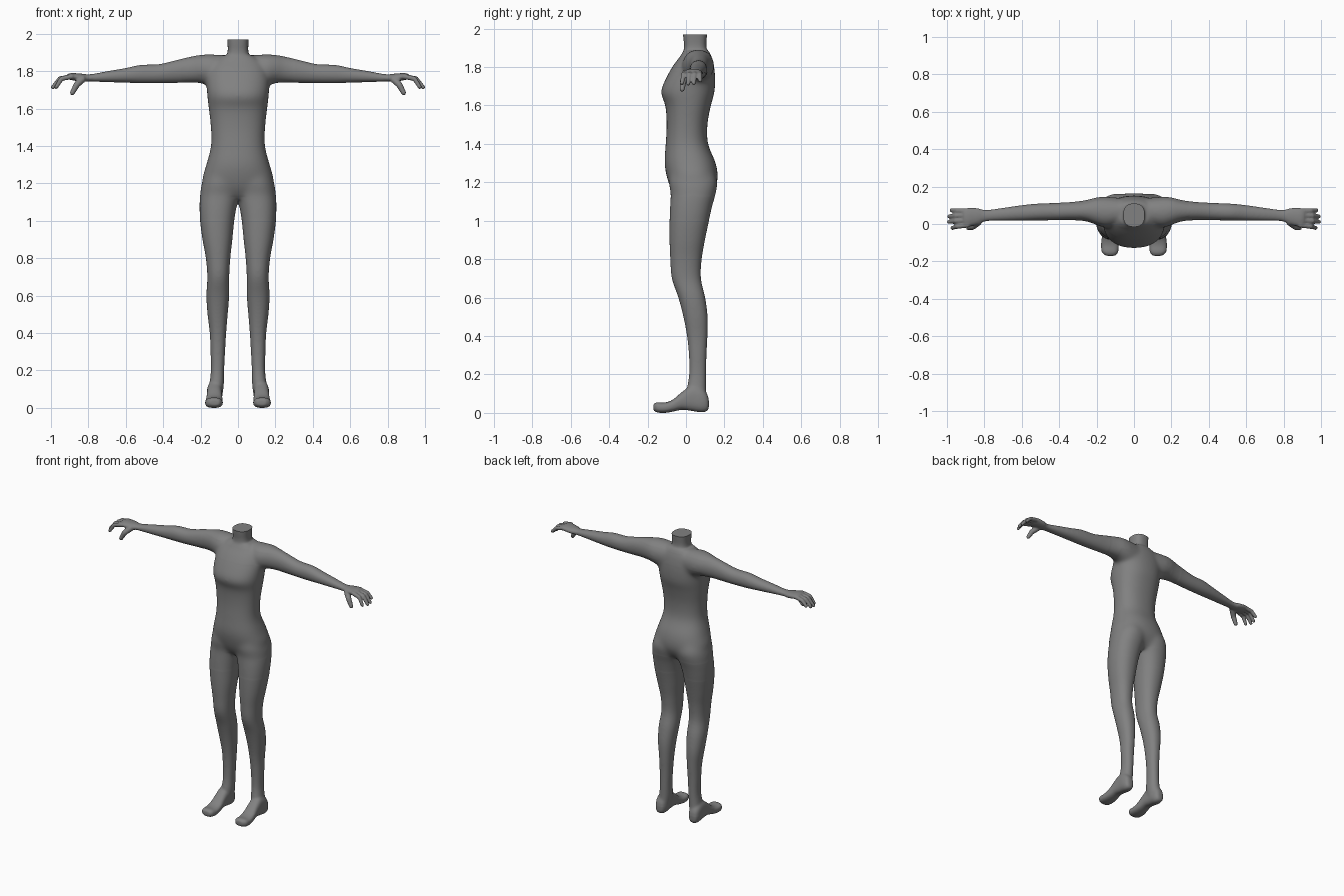
import bpy, bmesh, math
from mathutils import Vector

if "Cube" in bpy.data.objects:
    bpy.data.objects.remove(bpy.data.objects["Cube"])

bm = bmesh.new()
SEG, SUB = 32, 4


def catmull(p0, p1, p2, p3, t):
    return [0.5 * (2 * b + (c - a) * t + (2 * a - 5 * b + 4 * c - d) * t * t
                   + (3 * b - a - 3 * c + d) * t ** 3)
            for a, b, c, d in zip(p0, p1, p2, p3)]


def loft(axis, rings, power=2.2, mirror=False):
    """Closed loft; each ring = (position, a_min, a_max, b_min, b_max)."""
    n, fine = len(rings), []
    for i in range(n - 1):
        quad = [rings[max(i - 1, 0)], rings[i], rings[i + 1], rings[min(i + 2, n - 1)]]
        fine += [catmull(*quad, s / SUB) for s in range(SUB)]
    fine.append(rings[-1])
    for sx in ((1, -1) if mirror else (1,)):
        loops = []
        for t, a0, a1, b0, b1 in fine:
            loop = []
            for k in range(SEG):
                ang = 2 * math.pi * k / SEG
                c, s = math.cos(ang), math.sin(ang)
                a = (a0 + a1) / 2 + (a1 - a0) / 2 * math.copysign(abs(c) ** (2 / power), c)
                b = (b0 + b1) / 2 + (b1 - b0) / 2 * math.copysign(abs(s) ** (2 / power), s)
                x, y, z = {'x': (t, a, b), 'y': (a, t, b), 'z': (a, b, t)}[axis]
                loop.append(bm.verts.new((x * sx, y, z)))
            loops.append(loop)
        for l0, l1 in zip(loops, loops[1:]):
            for k in range(SEG):
                j = (k + 1) % SEG
                bm.faces.new((l0[k], l0[j], l1[j], l1[k]))
        bm.faces.new(loops[0])
        bm.faces.new(loops[-1])


def digit(points):
    """Mirrored finger as a run of overlapping balls; points = (x, y, z, radius)."""
    for p, q in zip(points, points[1:]):
        for s in range(8):
            x, y, z, r = [a + (b - a) * s / 7 for a, b in zip(p, q)]
            for sx in (1, -1):
                g = bmesh.ops.create_icosphere(bm, subdivisions=2, radius=r)
                bmesh.ops.translate(bm, verts=g['verts'], vec=Vector((x * sx, y, z)))


# torso and neck: z, half width, front y, back y
torso = [(1.115, .1, -.04, .11), (1.16, .165, -.075, .146), (1.22, .191, -.098, .166),
         (1.30, .17, -.112, .155), (1.40, .145, -.106, .115), (1.50, .146, -.101, .112),
         (1.60, .157, -.108, .13), (1.67, .165, -.131, .149), (1.75, .168, -.1, .152),
         (1.81, .157, -.065, .145), (1.85, .135, -.035, .135), (1.885, .08, -.012, .118)]
loft('z', [(z, -w, w, f, b) for z, w, f, b in torso], 2.3)
neck = [(1.80, .075, -.02, .12), (1.87, .063, -.014, .113), (1.91, .055, -.01, .106),
        (1.96, .057, -.015, .109), (2.04, .062, -.02, .115)]
loft('z', [(z, -w, w, f, b) for z, w, f, b in neck], 2.6)

# legs
loft('z', [(1.27, .0, .165, -.08, .14), (1.20, -.02, .194, -.09, .164), (1.14, -.01, .203, -.08, .155),
           (1.08, .006, .206, -.083, .138), (1.0, .02, .203, -.086, .12), (.90, .03, .19, -.086, .099),
           (.80, .041, .172, -.082, .082), (.70, .047, .164, -.074, .078), (.60, .047, .169, -.04, .1),
           (.50, .055, .163, -.014, .113), (.40, .063, .151, .005, .112), (.30, .069, .147, .015, .107),
           (.20, .074, .145, .016, .105), (.12, .076, .154, .005, .105), (.05, .086, .164, .01, .109)],
     2.2, True)

# feet
loft('y', [(.119, .112, .142, .028, .07), (.109, .098, .157, .01, .1), (.08, .087, .166, .003, .13),
           (.03, .086, .166, .01, .142), (-.02, .085, .167, .016, .11), (-.07, .082, .172, .006, .068),
           (-.11, .081, .176, .0, .054), (-.15, .085, .172, .002, .055), (-.17, .1, .15, .014, .045)],
     2.6, True)

# arms with shoulders, down to the palm
loft('x', [(0, .0, .135, 1.72, 1.88), (.08, -.01, .14, 1.715, 1.886), (.15, -.02, .146, 1.72, 1.889),
           (.20, -.006, .143, 1.735, 1.887), (.25, .012, .13, 1.738, 1.878), (.32, .02, .119, 1.737, 1.862),
           (.42, .02, .113, 1.735, 1.838), (.52, .018, .109, 1.735, 1.834), (.60, .017, .101, 1.738, 1.817),
           (.70, .016, .087, 1.741, 1.8), (.79, .014, .076, 1.744, 1.784), (.84, -.004, .085, 1.745, 1.787),
           (.89, -.014, .086, 1.752, 1.79), (.912, -.004, .078, 1.76, 1.784)], 2.1, True)

# fingers and thumb
for tip_x, tip_z, y0, y1 in ((.972, 1.715, -.006, -.021), (.99, 1.713, .021, .011),
                             (.989, 1.716, .047, .041), (.976, 1.73, .069, .074)):
    digit([(.89, y0, 1.771, .015), (.5 * (.915 + tip_x), .5 * (y0 + y1), 1.76, .0135),
           (tip_x, y1, tip_z, .0115)])
digit([(.83, .012, 1.758, .02), (.862, -.014, 1.728, .018), (.886, -.02, 1.684, .014)])

# fuse all parts into one skin
raw = bpy.data.meshes.new("body_parts")
bm.to_mesh(raw)
bm.free()
body = bpy.data.objects.new("headless_body", raw)
bpy.context.collection.objects.link(body)
mod = body.modifiers.new("fuse", 'REMESH')
mod.mode = 'VOXEL'
mod.voxel_size = .0052
dg = bpy.context.evaluated_depsgraph_get()
skin = bpy.data.meshes.new_from_object(body.evaluated_get(dg))
body.modifiers.clear()

# relax the skin, more on the trunk and joints than on hands and toes
bm = bmesh.new()
bm.from_mesh(skin)


def relax(test, times):
    verts = [v for v in bm.verts if test(v.co)]
    for _ in range(times):
        bmesh.ops.smooth_vert(bm, verts=verts, factor=.5, use_axis_x=True,
                              use_axis_y=True, use_axis_z=True)


relax(lambda c: True, 3)
relax(lambda c: abs(c.x) < .82 and c.z > .06, 10)
relax(lambda c: abs(c.x) < .30 and 1.0 < c.z < 1.86, 25)
relax(lambda c: abs(c.x) < .22 and 1.13 < c.z < 1.78, 25)

# flat cut at the top of the neck
bmesh.ops.bisect_plane(bm, geom=bm.verts[:] + bm.edges[:] + bm.faces[:], dist=1e-5,
                       plane_co=(0, 0, 1.97), plane_no=(0, 0, 1), clear_outer=True)
bmesh.ops.holes_fill(bm, edges=[e for e in bm.edges if e.is_boundary], sides=0)
low = min(v.co.z for v in bm.verts)
bmesh.ops.translate(bm, verts=bm.verts[:], vec=Vector((0, 0, -low)))
bmesh.ops.recalc_face_normals(bm, faces=bm.faces[:])
bm.to_mesh(skin)
bm.free()
body.data = skin
bpy.data.meshes.remove(raw)

# dark grey skin
grey = bpy.data.materials.new("dark_grey")
grey.diffuse_color = (.22, .22, .22, 1)
grey.use_nodes = True
grey.node_tree.nodes["Principled BSDF"].inputs["Base Color"].default_value = grey.diffuse_color
skin.materials.clear()
skin.materials.append(grey)

bpy.context.view_layer.objects.active = body
body.select_set(True)
bpy.ops.object.shade_smooth_by_angle(angle=math.radians(40))
